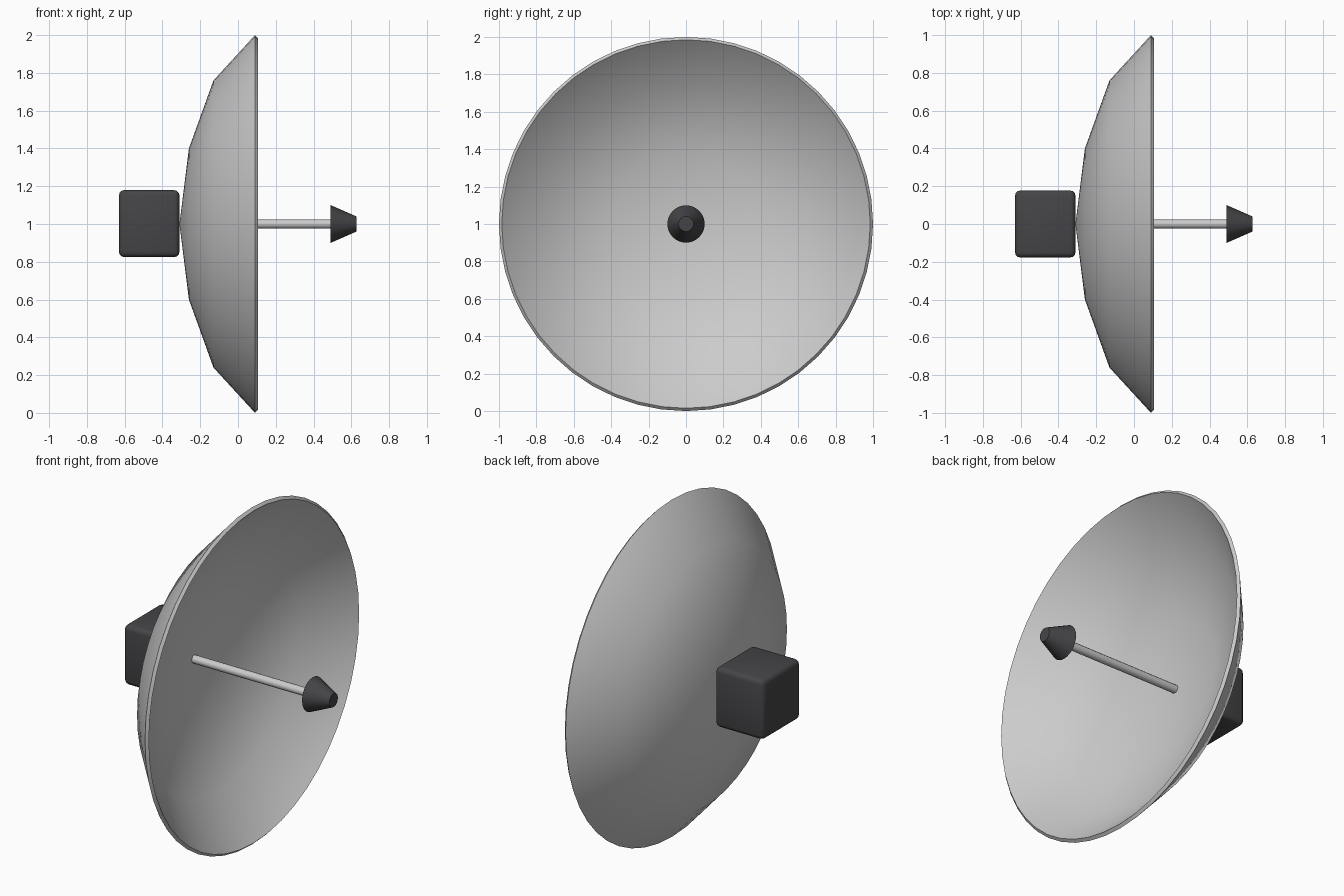
import bpy, bmesh, math
from mathutils import Matrix, Vector

if "Cube" in bpy.data.objects:
    bpy.data.objects.remove(bpy.data.objects["Cube"])

CENTRE = Vector((0, 0, 1))
dark = bpy.data.materials.new("dark_housing")
dark.diffuse_color = (0.06, 0.06, 0.065, 1)
dark.use_nodes = True
dark.node_tree.nodes["Principled BSDF"].inputs["Base Color"].default_value = dark.diffuse_color


def finish(name, bm, material=None, angle=45):
    bmesh.ops.recalc_face_normals(bm, faces=bm.faces)
    mesh = bpy.data.meshes.new(name)
    bm.to_mesh(mesh)
    bm.free()
    obj = bpy.data.objects.new(name, mesh)
    bpy.context.collection.objects.link(obj)
    if material:
        mesh.materials.append(material)
    bpy.ops.object.select_all(action='DESELECT')
    obj.select_set(True)
    bpy.context.view_layer.objects.active = obj
    bpy.ops.object.shade_smooth_by_angle(angle=math.radians(angle))
    return obj


def lathe(name, profile, segments, material=None):
    """Spin an (x, radius) profile about the dish axis."""
    bm = bmesh.new()
    verts = [bm.verts.new(CENTRE + Vector((x, 0, r))) for x, r in profile]
    edges = [bm.edges.new(pair) for pair in zip(verts, verts[1:])]
    bmesh.ops.spin(bm, geom=verts + edges, cent=CENTRE, axis=(1, 0, 0),
                   angle=math.tau, steps=segments, use_duplicate=False)
    bmesh.ops.remove_doubles(bm, verts=bm.verts, dist=1e-4)
    return finish(name, bm, material)


# Reflector: thin faceted-profile bowl with a chamfered rim
outer = [(-0.31, 0), (-0.26, 0.40), (-0.13, 0.76), (0.09, 1.0)]
inner = [(0.105, 0.985), (-0.121, 0.741), (-0.242, 0.392), (-0.29, 0)]
lathe("reflector_dish", outer + inner, 48)

# Feed support rod
lathe("feed_rod", [(-0.295, 0), (-0.295, 0.024), (0.50, 0.024), (0.50, 0)], 12)

# Feed horn: truncated cone
lathe("feed_horn", [(0.49, 0), (0.49, 0.1), (0.627, 0.04), (0.627, 0)], 24, dark)

# Rear electronics box with rounded edges
bm = bmesh.new()
bmesh.ops.create_cube(bm, size=1, matrix=Matrix.Translation((-0.47, 0, 1.002))
                      @ Matrix.Diagonal((0.32, 0.355, 0.355, 1)))
bmesh.ops.bevel(bm, geom=bm.edges[:], offset=0.028, segments=3,
                profile=0.5, affect='EDGES')
finish("rear_box", bm, dark)
